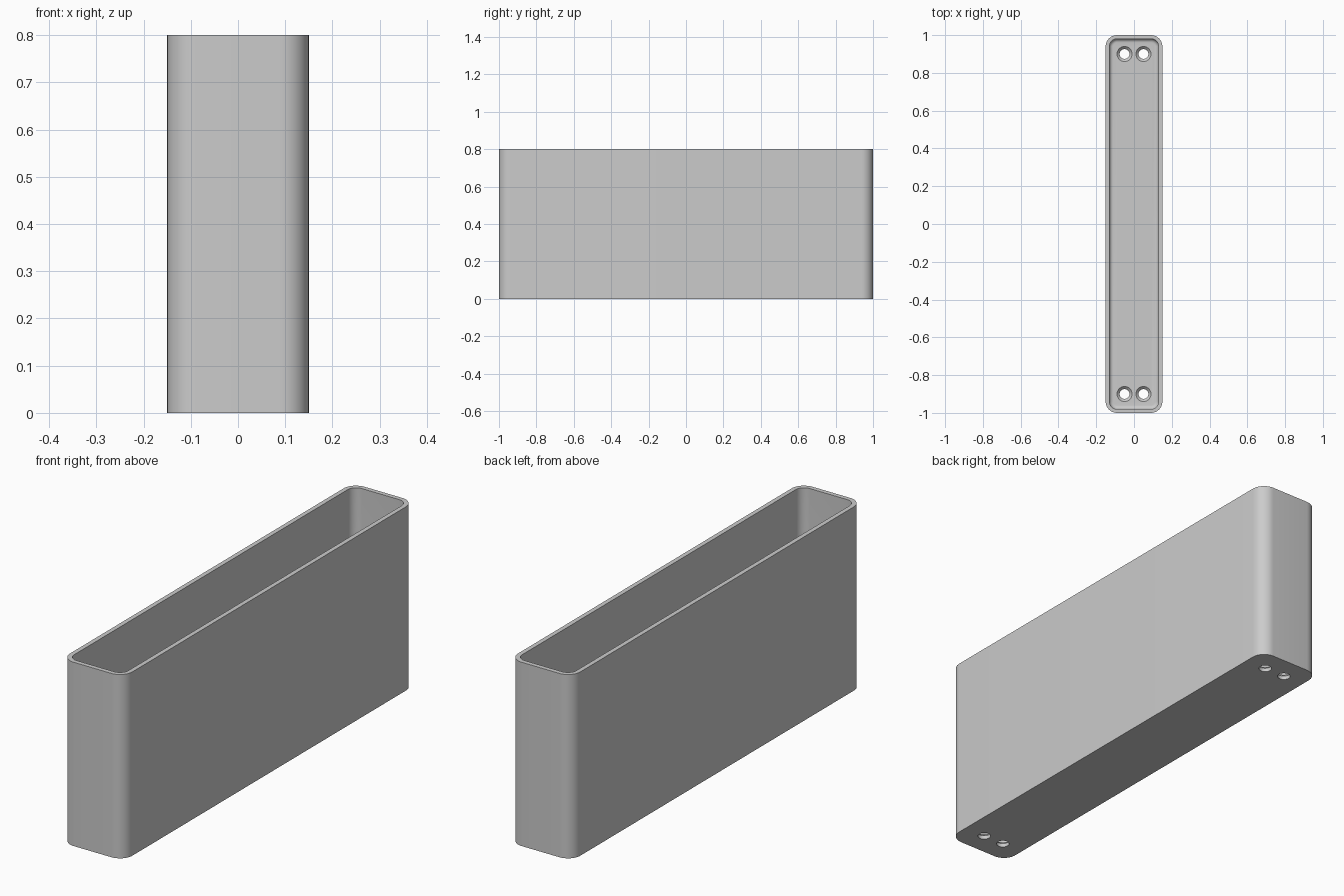
import bpy, bmesh, math

if "Cube" in bpy.data.objects:
    bpy.data.objects.remove(bpy.data.objects["Cube"])

HX, HY, H = 0.15, 1.0, 0.8      # half width, half length, height
R, WALL, FLOOR, FIL = 0.06, 0.02, 0.03, 0.02
SEG = 12                        # segments per rounded corner

grey = bpy.data.materials.new("light grey")
grey.diffuse_color = (0.6, 0.6, 0.6, 1)
grey.use_nodes = True
grey.node_tree.nodes["Principled BSDF"].inputs["Base Color"].default_value = grey.diffuse_color


def ring(bm, inset, z):
    """Rounded rectangle of vertices, shrunk by inset."""
    r = R - inset
    verts = []
    for k, (sx, sy) in enumerate([(1, 1), (-1, 1), (-1, -1), (1, -1)]):
        for i in range(SEG + 1):
            a = math.pi / 2 * (k + i / SEG)
            verts.append(bm.verts.new((sx * (HX - R) + r * math.cos(a),
                                       sy * (HY - R) + r * math.sin(a), z)))
    return verts


# Open box: outside wall, rim, inside wall, rounded inner base edge
profile = [(0, 0), (0, H), (WALL, H)]
for i in range(7):
    a = math.pi / 2 * i / 6
    profile.append((WALL + FIL * (1 - math.cos(a)), FLOOR + FIL * (1 - math.sin(a))))

bm = bmesh.new()
rings = [ring(bm, d, z) for d, z in profile]
for lo, hi in zip(rings, rings[1:]):
    n = len(lo)
    for i in range(n):
        j = (i + 1) % n
        bm.faces.new((lo[i], lo[j], hi[j], hi[i]))
bm.faces.new(rings[0][::-1])
bm.faces.new(rings[-1])
bmesh.ops.recalc_face_normals(bm, faces=bm.faces)
mesh = bpy.data.meshes.new("open_box")
bm.to_mesh(mesh)
bm.free()
box = bpy.data.objects.new("open_box", mesh)
bpy.context.collection.objects.link(box)
mesh.materials.append(grey)

# Countersunk screw holes through the floor, two at each end
HOLE = [(0.026, -0.02), (0.026, FLOOR - 0.014), (0.04, FLOOR), (0.04, FLOOR + 0.02)]
bm = bmesh.new()
N = 32
for cx in (-0.05, 0.05):
    for cy in (-0.9, 0.9):
        loops = [[bm.verts.new((cx + r * math.cos(2 * math.pi * i / N),
                                cy + r * math.sin(2 * math.pi * i / N), z))
                  for i in range(N)] for r, z in HOLE]
        for lo, hi in zip(loops, loops[1:]):
            for i in range(N):
                j = (i + 1) % N
                bm.faces.new((lo[i], lo[j], hi[j], hi[i]))
        bm.faces.new(loops[0][::-1])
        bm.faces.new(loops[-1])
bmesh.ops.recalc_face_normals(bm, faces=bm.faces)
cut_mesh = bpy.data.meshes.new("hole_cutter")
bm.to_mesh(cut_mesh)
bm.free()
cut_mesh.materials.append(grey)
cutter = bpy.data.objects.new("hole_cutter", cut_mesh)
bpy.context.collection.objects.link(cutter)

mod = box.modifiers.new("screw_holes", 'BOOLEAN')
mod.operation = 'DIFFERENCE'
mod.solver = 'EXACT'
mod.object = cutter
bpy.context.view_layer.objects.active = box
box.select_set(True)
bpy.ops.object.modifier_apply(modifier=mod.name)
bpy.data.objects.remove(cutter)

# Smooth rounded corners, sharp edges kept
bpy.ops.object.shade_smooth_by_angle(angle=math.radians(30))
